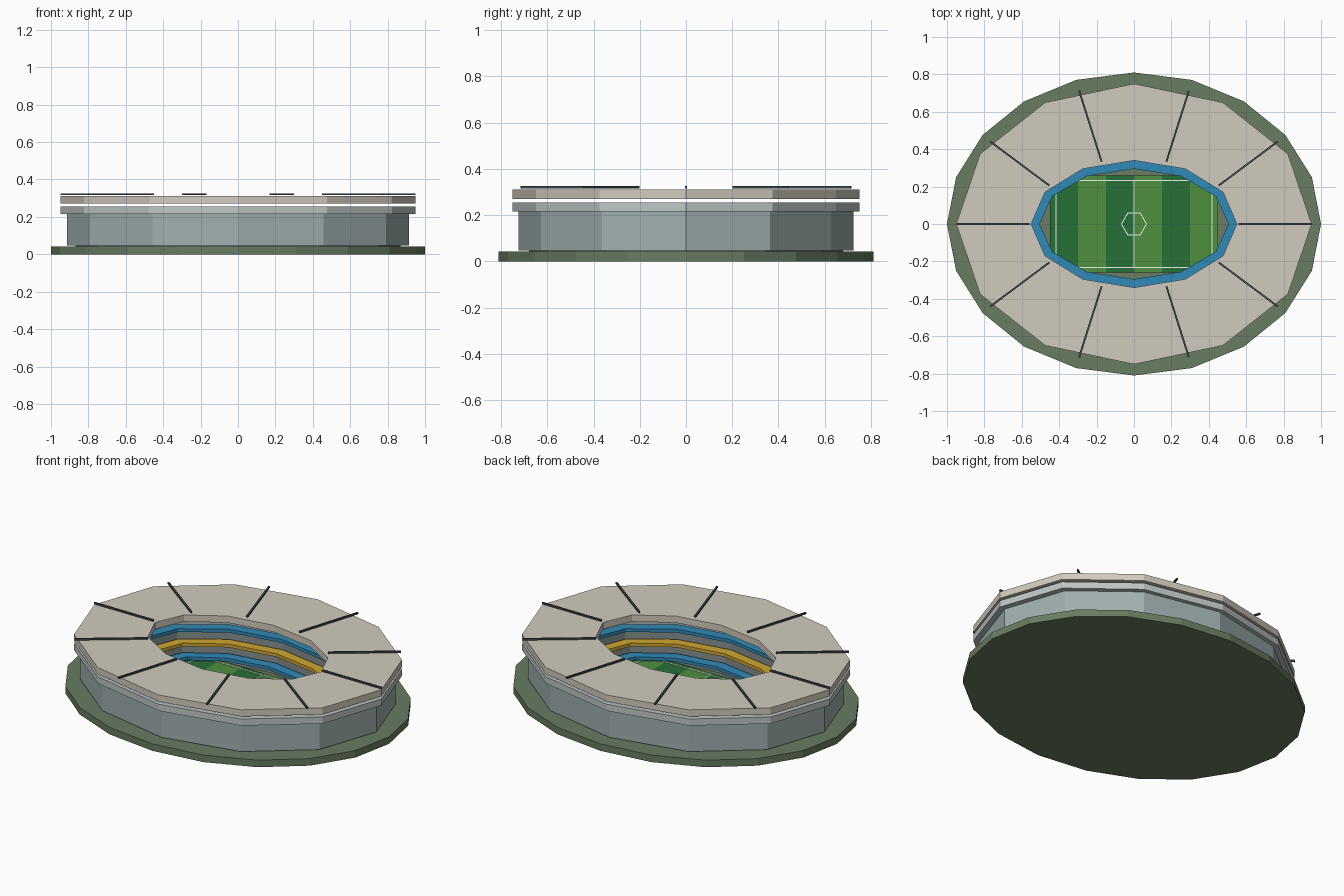
import bpy, bmesh, math
from mathutils import Matrix

if "Cube" in bpy.data.objects:
    bpy.data.objects.remove(bpy.data.objects["Cube"])


def material(name, rgb):
    m = bpy.data.materials.new(name)
    m.diffuse_color = (*rgb, 1)
    m.use_nodes = True
    m.node_tree.nodes["Principled BSDF"].inputs["Base Color"].default_value = m.diffuse_color
    return m


GRASS_BASE = material("base green", (0.14, 0.20, 0.12))
SLATE = material("slate", (0.35, 0.43, 0.43))
RIM = material("rim grey", (0.52, 0.57, 0.56))
CREAM = material("roof cream", (0.64, 0.60, 0.52))
CONCRETE = material("concrete", (0.24, 0.28, 0.28))
BLUE = material("blue seats", (0.03, 0.25, 0.47))
GOLD = material("gold seats", (0.62, 0.38, 0.03))
DARK = material("dark steel", (0.05, 0.07, 0.08))
LIGHT_TURF = material("light turf", (0.08, 0.28, 0.05))
DARK_TURF = material("dark turf", (0.02, 0.16, 0.04))
WHITE = material("white paint", (0.9, 0.9, 0.85))


def finish(bm, name, mat):
    bmesh.ops.recalc_face_normals(bm, faces=bm.faces)
    me = bpy.data.meshes.new(name)
    bm.to_mesh(me)
    bm.free()
    me.materials.append(mat)
    ob = bpy.data.objects.new(name, me)
    bpy.context.collection.objects.link(ob)
    return ob


def loop(bm, radii, z, n):
    return [bm.verts.new((radii[0] * math.cos(math.tau * i / n),
                          radii[1] * math.sin(math.tau * i / n), z)) for i in range(n)]


def ring(name, outer, inner, z0, z1, mat, n=12):
    """Elliptical faceted ring with a rectangular section."""
    bm = bmesh.new()
    loops = [loop(bm, r, z, n) for r, z in
             ((outer, z0), (outer, z1), (inner, z1), (inner, z0))]
    for k in range(4):
        a, b = loops[k], loops[(k + 1) % 4]
        for i in range(n):
            j = (i + 1) % n
            bm.faces.new((a[i], a[j], b[j], b[i]))
    return finish(bm, name, mat)


def disc(name, radii, z0, z1, mat, n):
    bm = bmesh.new()
    a, b = loop(bm, radii, z0, n), loop(bm, radii, z1, n)
    bm.faces.new(a)
    bm.faces.new(b)
    for i in range(n):
        j = (i + 1) % n
        bm.faces.new((a[i], a[j], b[j], b[i]))
    return finish(bm, name, mat)


def box(name, centre, size, mat, turn=0):
    bm = bmesh.new()
    bmesh.ops.create_cube(bm, size=1, matrix=Matrix.Translation(centre)
                          @ Matrix.Rotation(turn, 4, 'Z') @ Matrix.Diagonal((*size, 1)))
    return finish(bm, name, mat)


# Ground plinth and outer shell
disc("plinth", (1.0, 0.81), 0, 0.042, GRASS_BASE, 20)
ring("outer_wall", (0.915, 0.725), (0.86, 0.67), 0.048, 0.217, SLATE)
ring("rim_band", (0.95, 0.75), (0.84, 0.64), 0.216, 0.256, RIM)
ring("roof", (0.95, 0.75), (0.55, 0.34), 0.271, 0.311, CREAM)

# Three stepped stands, each with a coloured seat band at its inner edge
tiers = [("lower", 0.505, 0.295, 0.06, 0.08, BLUE),
         ("middle", 0.565, 0.36, 0.115, 0.135, GOLD),
         ("upper", 0.63, 0.42, 0.175, 0.195, BLUE)]
below = 0.042
for label, a, b, z0, z1, mat in tiers:
    ring(label + "_stand", (0.87, 0.68), (a + 0.012, b + 0.012), below, z0, CONCRETE)
    ring(label + "_seats", (a + 0.06, b + 0.06), (a, b), z0, z1, mat)
    below = z0

# Striped pitch
for i in range(6):
    box(f"turf_stripe_{i + 1}", (-0.375 + 0.15 * i, 0, 0.046), (0.15, 0.52, 0.012),
        LIGHT_TURF if i % 2 else DARK_TURF)

# Pitch markings
for s, side in ((-1, "a"), (1, "b")):
    box("touch_line_" + side, (0, s * 0.233, 0.053), (0.84, 0.006, 0.004), WHITE)
    box("goal_line_" + side, (s * 0.418, 0, 0.053), (0.006, 0.47, 0.004), WHITE)
box("halfway_line", (0, 0, 0.053), (0.006, 0.47, 0.004), WHITE)
ring("centre_circle", (0.07, 0.07), (0.064, 0.064), 0.051, 0.055, WHITE, 6)

# Radial roof spars
for i in range(10):
    t = math.tau * i / 10
    x0, y0 = 0.56 * math.cos(t), 0.35 * math.sin(t)
    x1, y1 = 0.95 * math.cos(t), 0.75 * math.sin(t)
    box(f"roof_spar_{i + 1}", ((x0 + x1) / 2, (y0 + y1) / 2, 0.321),
        (math.hypot(x1 - x0, y1 - y0), 0.01, 0.01), DARK, math.atan2(y1 - y0, x1 - x0))
